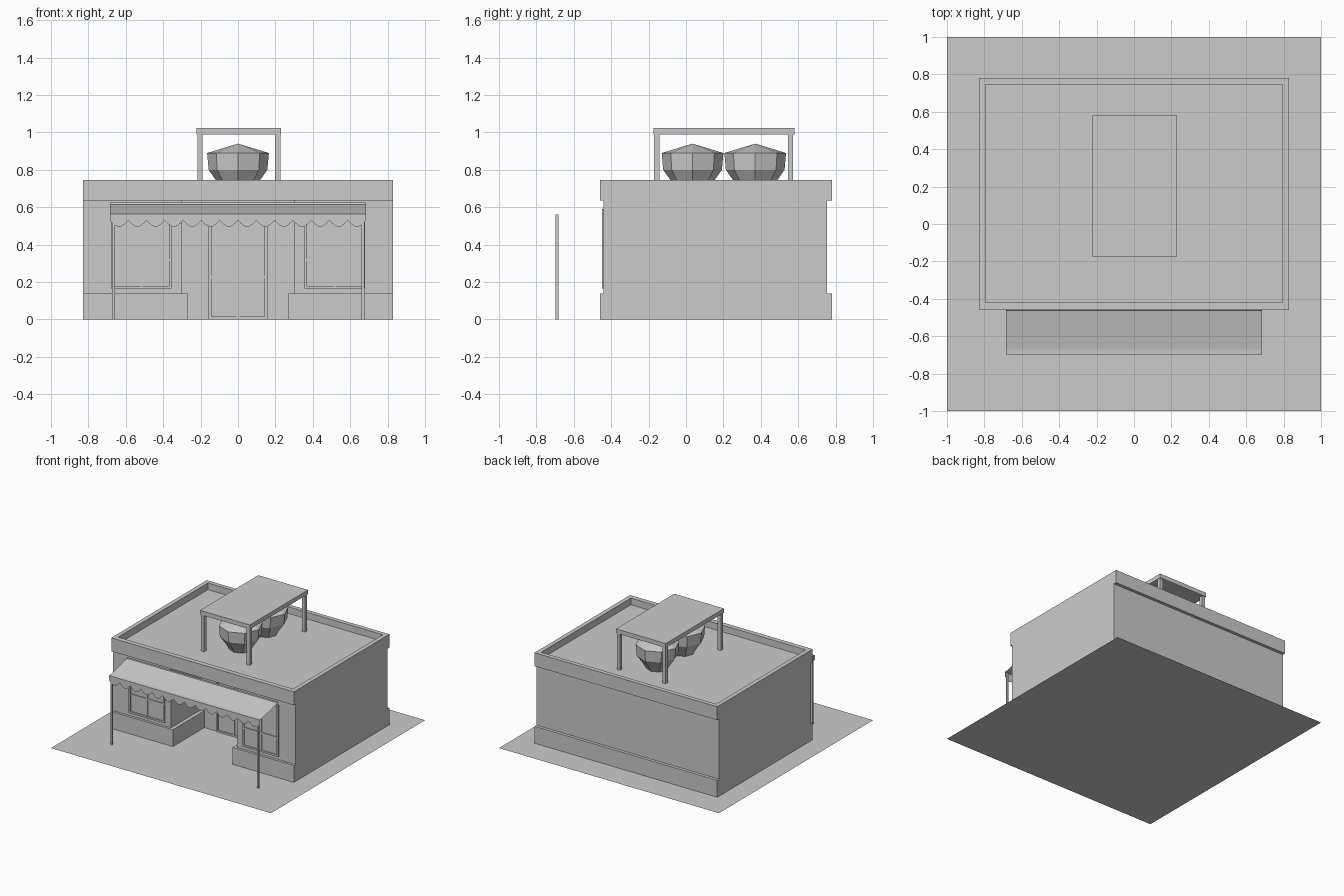
import bpy
import bmesh
import math

cube = bpy.data.objects.get("Cube")
if cube:
    bpy.data.objects.remove(cube)

grey = bpy.data.materials.new("plain_grey")
grey.use_nodes = True
colour = (0.6, 0.6, 0.6, 1)
grey.diffuse_color = colour
grey.node_tree.nodes["Principled BSDF"].inputs["Base Color"].default_value = colour


def finish(name, bm):
    bmesh.ops.recalc_face_normals(bm, faces=bm.faces)
    mesh = bpy.data.meshes.new(name)
    bm.to_mesh(mesh)
    bm.free()
    mesh.materials.append(grey)
    obj = bpy.data.objects.new(name, mesh)
    bpy.context.collection.objects.link(obj)
    return obj


def add_box(bm, x, y, z):
    verts = bmesh.ops.create_cube(bm, size=1)["verts"]
    for v in verts:
        for i, (lo, hi) in enumerate((x, y, z)):
            v.co[i] = hi if v.co[i] > 0 else lo


def boxes(name, *spans):
    bm = bmesh.new()
    for span in spans:
        add_box(bm, *span)
    return finish(name, bm)


def cut(target, *span):
    cutter = boxes("cutter", span)
    cutter.hide_render = True
    mod = target.modifiers.new("cut", 'BOOLEAN')
    mod.operation, mod.solver, mod.object = 'DIFFERENCE', 'EXACT', cutter
    bpy.context.view_layer.objects.active = target
    bpy.ops.object.modifier_apply(modifier=mod.name)
    bpy.data.objects.remove(cutter)


def extrude_x(name, profile, half):
    # y-z outline swept across the width; an open outline gives a thin sheet
    bm = bmesh.new()
    ends = [[bm.verts.new((x, y, z)) for y, z in profile] for x in (-half, half)]
    for i in range(len(profile) - 1):
        a, b = ends
        bm.faces.new((a[i], a[i + 1], b[i + 1], b[i]))
    if profile[0] == profile[-1]:
        bmesh.ops.remove_doubles(bm, verts=bm.verts, dist=0.0001)
        bmesh.ops.holes_fill(bm, edges=[e for e in bm.edges if e.is_boundary])
    return finish(name, bm)


# Ground sheet
bm = bmesh.new()
bmesh.ops.create_grid(bm, x_segments=1, y_segments=1, size=1)
finish("ground", bm)

# Building with projecting plinth and parapet band at the front and back
front, back, wall_front, wall_back = -0.46, 0.78, -0.44, 0.755
outline = [(front, 0.001), (front, 0.14), (wall_front, 0.14), (wall_front, 0.635),
           (front, 0.635), (front, 0.745), (back, 0.745), (back, 0.635),
           (wall_back, 0.635), (wall_back, 0.14), (back, 0.14), (back, 0.001),
           (front, 0.001)]
building = extrude_x("building", outline, 0.83)

# Sunken roof and recessed entrance
cut(building, (-0.795, 0.795), (-0.42, 0.745), (0.69, 0.9))
cut(building, (-0.27, 0.27), (-0.6, -0.05), (-0.1, 0.2))
cut(building, (-0.3, 0.3), (-0.6, -0.05), (0.14, 0.635))


# Framed windows and door: flat panel, border and cross bars
def framed(name, x0, x1, z0, z1, y, bar, cross_z):
    mid = (x0 + x1) / 2
    deep, shallow = (y - 0.009, y + 0.002), (y - 0.006, y + 0.002)
    boxes(name,
          ((x0, x0 + bar), deep, (z0, z1)), ((x1 - bar, x1), deep, (z0, z1)),
          ((x0 + bar, x1 - bar), deep, (z0, z0 + bar)),
          ((x0 + bar, x1 - bar), deep, (z1 - bar, z1)),
          ((mid - bar / 2, mid + bar / 2), shallow, (z0 + bar, z1 - bar)),
          ((x0 + bar, x1 - bar), shallow, (cross_z, cross_z + bar)))


framed("right_window", -0.68, -0.355, 0.165, 0.59, wall_front, 0.014, 0.31)
framed("left_window", 0.355, 0.68, 0.165, 0.59, wall_front, 0.014, 0.31)
framed("door", -0.157, 0.157, 0.001, 0.59, -0.05, 0.014, 0.22)

# Awning sheet
extrude_x("awning", [(front, 0.625), (front - 0.002, 0.615), (-0.67, 0.567),
                     (-0.698, 0.565)], 0.685)

# Scalloped valance
bm = bmesh.new()
count, steps, half = 14, 6, 0.685
total = count * steps
columns = []
for i in range(total + 1):
    x = -half + 2 * half * i / total
    drop = 0.53 - 0.035 * math.sin(math.pi * (i % steps) / steps)
    columns.append((bm.verts.new((x, -0.698, 0.565)), bm.verts.new((x, -0.698, drop))))
for (a, b), (c, d) in zip(columns, columns[1:]):
    bm.faces.new((a, b, d, c))
finish("valance", bm)

# Awning posts
boxes("awning_posts", *[((x - 0.008, x + 0.008), (-0.697, -0.683), (0.001, 0.56))
                        for x in (-0.665, 0.667)])

# Roof shelter
boxes("shelter_roof", ((-0.222, 0.23), (-0.175, 0.58), (0.99, 1.025)))
boxes("shelter_posts", *[((x, x + 0.028), (y, y + 0.028), (0.69, 0.99))
                         for x in (-0.217, 0.198) for y in (-0.17, 0.545)])


# Faceted water tanks with conical lids
def tank(name, y):
    bm = bmesh.new()
    rings = []
    for r, z in ((0.085, 0.69), (0.118, 0.745), (0.157, 0.8), (0.165, 0.89)):
        rings.append([bm.verts.new((r * math.cos(k * math.pi / 4),
                                    y + r * math.sin(k * math.pi / 4), z))
                      for k in range(8)])
    tip = bm.verts.new((0, y, 0.94))
    for k in range(8):
        n = (k + 1) % 8
        for low, high in zip(rings, rings[1:]):
            bm.faces.new((low[k], low[n], high[n], high[k]))
        bm.faces.new((rings[-1][k], rings[-1][n], tip))
    bm.faces.new(rings[0])
    finish(name, bm)


tank("front_tank", 0.035)
tank("back_tank", 0.37)
